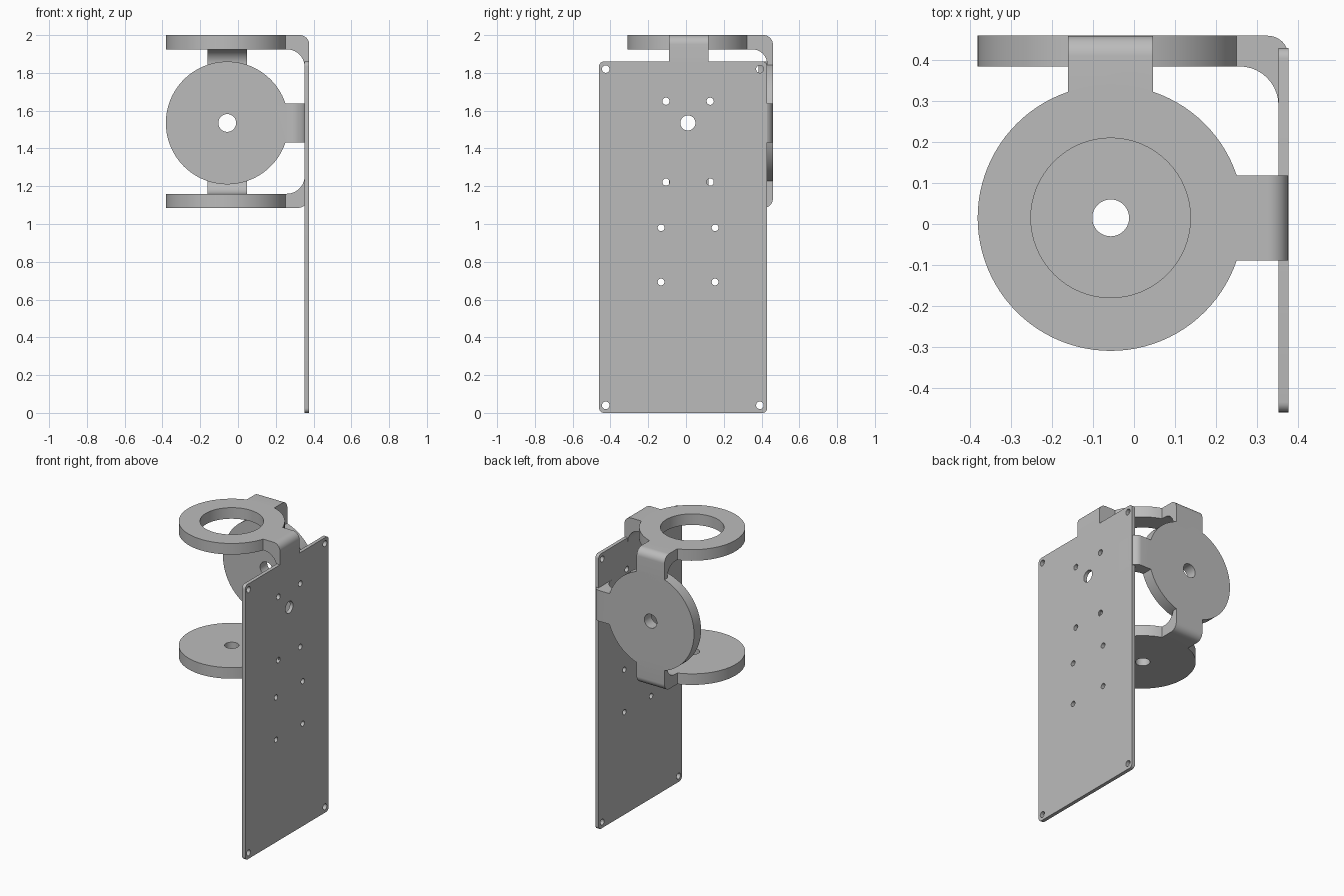
import bpy, bmesh, math
from mathutils import Vector

cube = bpy.data.objects.get("Cube")
if cube:
    bpy.data.objects.remove(cube)

grey = bpy.data.materials.new("plain_grey")
grey.use_nodes = True
color = (0.5, 0.5, 0.5, 1)
grey.diffuse_color = color
grey.node_tree.nodes["Principled BSDF"].inputs["Base Color"].default_value = color

CX, CY, CZ = -0.057, 0.015, 1.535   # shared centre of the rings
R, HALF = 0.325, 0.104              # disc radius, half width of the arms


def prism(name, outline, place, a, b):
    """Extrude a 2D outline from a to b; place maps (u, v, w) to xyz."""
    bm = bmesh.new()
    verts = [bm.verts.new(place(u, v, a)) for u, v in outline]
    face = bm.faces.new(verts)
    new = bmesh.ops.extrude_face_region(bm, geom=[face])["geom"]
    shift = Vector(place(0, 0, b)) - Vector(place(0, 0, a))
    bmesh.ops.translate(bm, vec=shift, verts=[g for g in new if isinstance(g, bmesh.types.BMVert)])
    bmesh.ops.recalc_face_normals(bm, faces=bm.faces)
    mesh = bpy.data.meshes.new(name)
    bm.to_mesh(mesh)
    bm.free()
    mesh.materials.append(grey)
    obj = bpy.data.objects.new(name, mesh)
    bpy.context.collection.objects.link(obj)
    return obj


def arc(cu, cv, r, start, end, n=12):
    angles = [math.radians(start + (end - start) * i / n) for i in range(n + 1)]
    return [(cu + r * math.cos(t), cv + r * math.sin(t)) for t in angles]


def circle(cu, cv, r, n=32):
    return arc(cu, cv, r, 0, 360 - 360 / n, n - 1)


def combine(target, others, operation):
    for other in others:
        mod = target.modifiers.new("combine", "BOOLEAN")
        mod.operation, mod.solver, mod.object = operation, "EXACT", other
    bpy.context.view_layer.update()
    evaluated = target.evaluated_get(bpy.context.evaluated_depsgraph_get())
    mesh = bpy.data.meshes.new_from_object(evaluated)
    target.modifiers.clear()
    target.data = mesh
    for other in others:
        bpy.data.objects.remove(other)


def finish(obj):
    bpy.ops.object.select_all(action="DESELECT")
    obj.select_set(True)
    bpy.context.view_layer.objects.active = obj
    bpy.ops.object.shade_smooth_by_angle(angle=math.radians(30))


# Axis mappings for outlines drawn on each plane
def flat(u, v, w): return (u, v, w)
def frontal(u, v, w): return (u, w, v)
def sideways(u, v, w): return (w, u, v)


def disc(name, cu, cv, place, a, b, hole):
    obj = prism(name, circle(cu, cv, R, 96), place, a, b)
    cutter = prism("hole", circle(cu, cv, hole, 64), place, a - 0.1, b + 0.1)
    combine(obj, [cutter], "DIFFERENCE")
    return obj


def elbow(start, outer, inner, thick, end, fillet, top, side=-1):
    """Bent arm: runs out along u at level top, then turns along v towards end."""
    low = top + side * thick
    r = 0.05
    corner = [(outer - r + r * math.sin(t), top + side * (r - r * math.cos(t)))
              for t in (math.radians(9 * i) for i in range(11))]
    inside = [(inner - fillet + fillet * math.cos(t), low + side * (fillet - fillet * math.sin(t)))
              for t in (math.radians(9 * i) for i in range(11))]
    return [(start, top)] + corner + [(outer, end), (inner, end)] + inside + [(start, low)]


# Mounting plate with rounded corners
Y0, Y1, Z1, X0, X1, c = -0.46, 0.43, 1.86, 0.353, 0.377, 0.025
outline = (arc(Y1 - c, Z1 - c, c, 0, 90, 6) + arc(Y0 + c, Z1 - c, c, 90, 180, 6)
           + arc(Y0 + c, c, c, 180, 270, 6) + arc(Y1 - c, c, c, 270, 360, 6))
plate = prism("mounting_plate", outline, sideways, X0, X1)

# Screw holes: spacing mirrored about a centre line
holes = [(0.01, CZ, 0.04)]
for middle, half, z, r in [(-0.017, 0.408, 1.82, 0.02), (-0.017, 0.408, 0.04, 0.02),
                           (0.011, 0.117, 1.65, 0.019), (0.011, 0.117, 1.222, 0.019),
                           (0.011, 0.143, 0.98, 0.018), (0.011, 0.143, 0.693, 0.018)]:
    holes += [(middle - half, z, r), (middle + half, z, r)]
cutters = [prism("hole", circle(y, z, r), sideways, 0.3, 0.45) for y, z, r in holes]
combine(plate, cutters, "DIFFERENCE")

# Top ring, bottom disc and back disc
top_ring = disc("top_ring", CX, CY, flat, 1.925, 2.0, 0.195)
bottom_disc = disc("bottom_disc", CX, CY, flat, 1.085, 1.16, 0.045)
back_disc = disc("back_disc", CX, CZ, frontal, 0.385, 0.46, 0.047)

# Bent arms joining the discs to the plate and to each other
ya, yb = CY - HALF, CY + HALF
xa, xb = CX - HALF, CX + HALF
za, zb = CZ - HALF, CZ + HALF
arms = [
    prism("top_plate_arm", elbow(0.2, X1, X0, 0.075, 1.82, 0.095, 2.0), frontal, ya, yb),
    prism("bottom_plate_arm", elbow(0.2, X1 - 0.01, X0, 0.075, 1.28, 0.095, 1.085, 1), frontal, ya, yb),
    prism("back_plate_arm", elbow(0.2, X1, X0, 0.075, 0.28, 0.095, 0.46), flat, za, zb),
    prism("top_back_arm", elbow(0.26, 0.46, 0.43, 0.075, 1.8, 0.08, 2.0), sideways, xa, xb),
    prism("bottom_back_arm", elbow(0.26, 0.46, 0.43, 0.075, 1.27, 0.08, 1.085, 1), sideways, xa, xb),
]
combine(top_ring, [arms[0], arms[3]], "UNION")
combine(bottom_disc, [arms[1], arms[4]], "UNION")
combine(back_disc, [arms[2]], "UNION")

for part in (plate, top_ring, bottom_disc, back_disc):
    finish(part)
